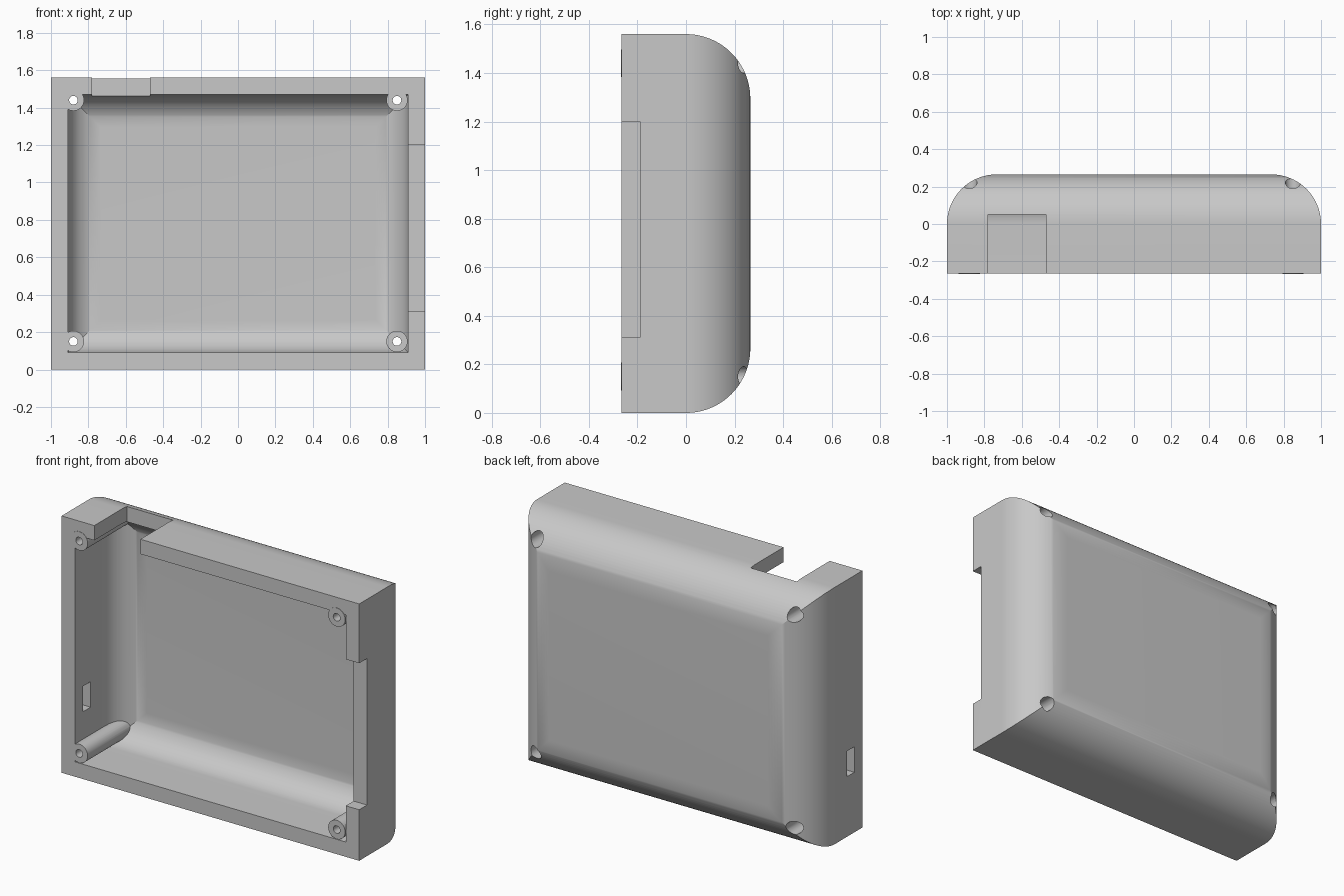
import bpy
import bmesh
import math
from mathutils import Matrix, Vector

old = bpy.data.objects.get("Cube")
if old:
    bpy.data.objects.remove(old, do_unlink=True)

HALF_W, HEIGHT, FRONT = 1.0, 1.56, -0.265
RADIUS, WALL, STEPS = 0.265, 0.09, 24

grey = bpy.data.materials.new("plain grey")
grey.use_nodes = True
grey.diffuse_color = (0.58, 0.58, 0.58, 1)
grey.node_tree.nodes["Principled BSDF"].inputs["Base Color"].default_value = grey.diffuse_color


def make_object(name, bm):
    bmesh.ops.recalc_face_normals(bm, faces=bm.faces)
    mesh = bpy.data.meshes.new(name)
    bm.to_mesh(mesh)
    bm.free()
    mesh.materials.append(grey)
    obj = bpy.data.objects.new(name, mesh)
    bpy.context.collection.objects.link(obj)
    return obj


def box(name, lo, hi):
    bm = bmesh.new()
    lo, hi = Vector(lo), Vector(hi)
    size = Matrix.Diagonal((*(hi - lo), 1))
    bmesh.ops.create_cube(bm, size=1, matrix=Matrix.Translation((lo + hi) / 2) @ size)
    return make_object(name, bm)


def rod(name, x, z, radius, y0, y1, sides=32):
    bm = bmesh.new()
    place = Matrix.Translation((x, (y0 + y1) / 2, z)) @ Matrix.Rotation(math.pi / 2, 4, "X")
    bmesh.ops.create_cone(bm, cap_ends=True, segments=sides, radius1=radius,
                          radius2=radius, depth=y1 - y0, matrix=place)
    return make_object(name, bm)


def combine(target, tool, operation):
    mod = target.modifiers.new(operation.lower(), "BOOLEAN")
    mod.operation, mod.solver, mod.object = operation, "EXACT", tool
    bpy.context.view_layer.objects.active = target
    bpy.ops.object.modifier_apply(modifier=mod.name)
    bpy.data.objects.remove(tool, do_unlink=True)


def ring_profile(wall):
    """Inset and depth of each rectangular ring, from the front to the back."""
    r = RADIUS - wall
    rings = [(wall, FRONT)]
    for i in range(STEPS + 1):
        a = math.pi / 2 * i / STEPS
        rings.append((wall + r * (1 - math.cos(a)), r * math.sin(a)))
    return rings


# Hollow shell: rectangles from the outer back, round the rim, to the inner back
bm = bmesh.new()
loops = []
for inset, y in ring_profile(0)[::-1] + ring_profile(WALL):
    w, low, high = HALF_W - inset, inset, HEIGHT - inset
    loops.append([bm.verts.new((x, y, z)) for x, z in
                  ((-w, low), (w, low), (w, high), (-w, high))])
for a, b in zip(loops, loops[1:]):
    for i in range(4):
        j = (i + 1) % 4
        bm.faces.new((a[i], a[j], b[j], b[i]))
bm.faces.new(loops[0])
bm.faces.new(loops[-1])
shell = make_object("case_shell", bm)

# Corner screw posts
corners = [(x, z) for x in (-0.88, 0.85) for z in (0.15, 1.44)]
for x, z in corners:
    combine(shell, rod("screw_post", x, z, 0.057, FRONT - 0.002, 0.16), "UNION")

# Screw holes with a wide bore from the back
for x, z in corners:
    combine(shell, rod("screw_hole", x, z, 0.023, -0.4, 0.4), "DIFFERENCE")
    combine(shell, rod("screw_bore", x, z, 0.041, 0.08, 0.4), "DIFFERENCE")

# Openings: top notch, left side notch, small slot in the right side
for lo, hi in (((-0.78, -0.4, 1.45), (-0.47, 0.05, 1.7)),
               ((0.89, -0.4, 0.31), (1.1, -0.19, 1.2)),
               ((-1.1, -0.187, 0.365), (-0.89, -0.115, 0.52))):
    combine(shell, box("opening", lo, hi), "DIFFERENCE")

# Smooth the rounded back and the posts, keep corners crisp
bpy.ops.object.select_all(action="DESELECT")
shell.select_set(True)
bpy.context.view_layer.objects.active = shell
bpy.ops.object.shade_smooth_by_angle(angle=math.radians(25))
